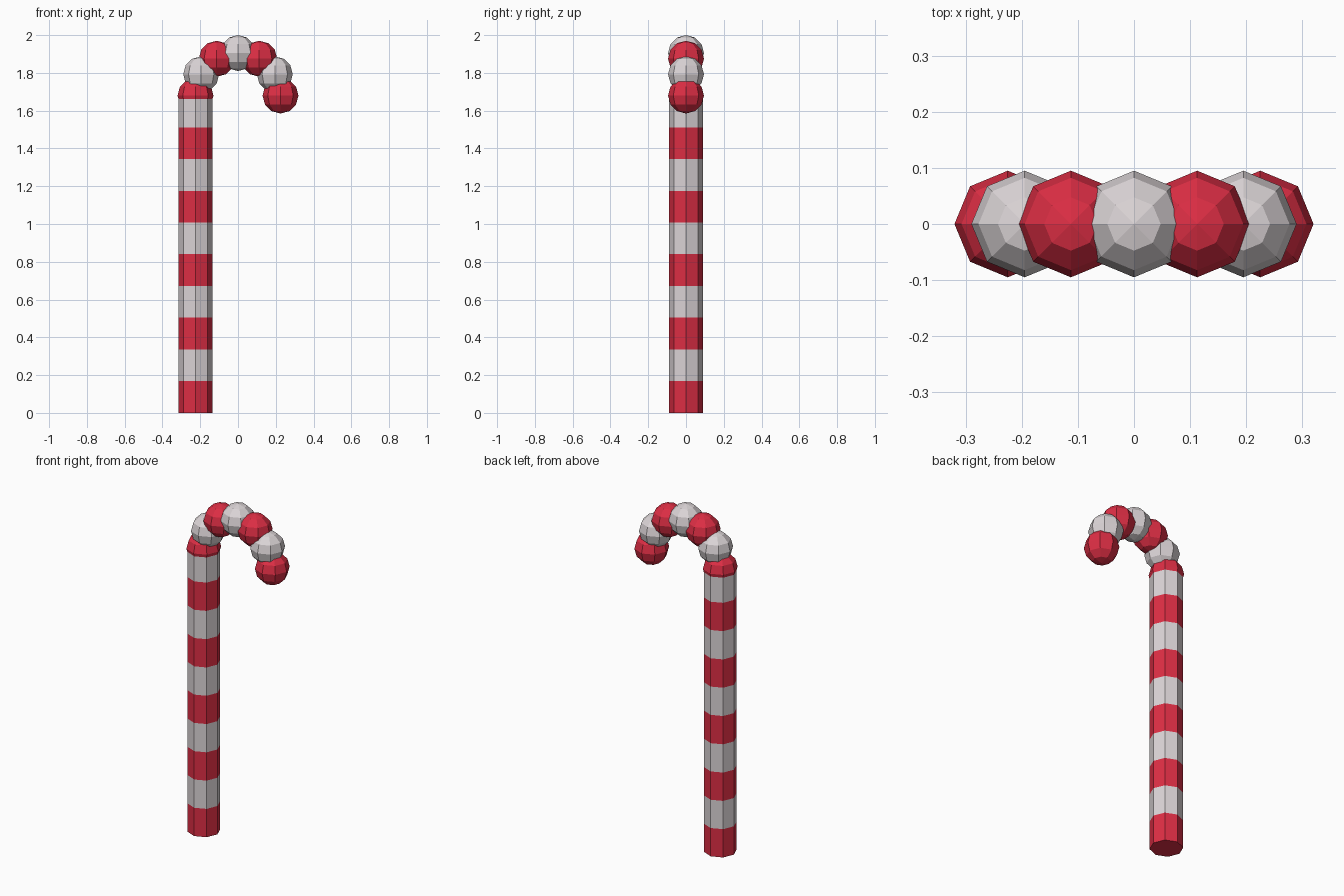
import bpy
import math

cube = bpy.data.objects.get("Cube")
if cube:
    bpy.data.objects.remove(cube, do_unlink=True)


def make_material(name, color):
    mat = bpy.data.materials.new(name)
    mat.use_nodes = True
    mat.diffuse_color = color
    mat.node_tree.nodes["Principled BSDF"].inputs["Base Color"].default_value = color
    return mat


red = make_material("candy red", (0.72, 0.027, 0.058, 1))
white = make_material("candy white", (0.71, 0.66, 0.675, 1))

BEND = 0.225      # radius of the hook
BALL = 0.095      # radius of each hook bead
STEM = 0.09       # radius of the straight stem
SIDES = 8
STRIPES = 10
HEIGHT = 2 - BEND - BALL + 0.004
top = 2 - BEND - BALL
band = top / STRIPES


def finish(name, mat):
    obj = bpy.context.object
    obj.name = name
    obj.data.materials.append(mat)
    bpy.ops.object.shade_flat()
    return obj


# Straight stem: alternating octagonal bands, capped only at its two ends
rings = [(-BEND + STEM * math.cos(a), STEM * math.sin(a))
         for a in (math.tau * i / SIDES for i in range(SIDES))]
verts = [(x, y, k * band) for k in range(STRIPES + 1) for x, y in rings]
faces = [(k * SIDES + i, k * SIDES + (i + 1) % SIDES,
          (k + 1) * SIDES + (i + 1) % SIDES, (k + 1) * SIDES + i)
         for k in range(STRIPES) for i in range(SIDES)]
faces.append(tuple(reversed(range(SIDES))))
faces.append(tuple(range(STRIPES * SIDES, (STRIPES + 1) * SIDES)))
mesh = bpy.data.meshes.new("striped_stem")
mesh.from_pydata(verts, [], faces)
mesh.materials.append(red)
mesh.materials.append(white)
for face in mesh.polygons:
    mesh.materials  # slots: red, white
    face.material_index = int(face.center.z / band - 1e-4) % 2
stem = bpy.data.objects.new("striped_stem", mesh)
bpy.context.collection.objects.link(stem)

# Hook: seven overlapping beads along a half circle
for i in range(7):
    angle = math.pi * (1 - i / 6)
    bpy.ops.mesh.primitive_uv_sphere_add(
        segments=SIDES, ring_count=6, radius=BALL,
        location=(BEND * math.cos(angle), 0, top + BEND * math.sin(angle)))
    finish(f"hook_bead_{i + 1}", white if i % 2 else red)
